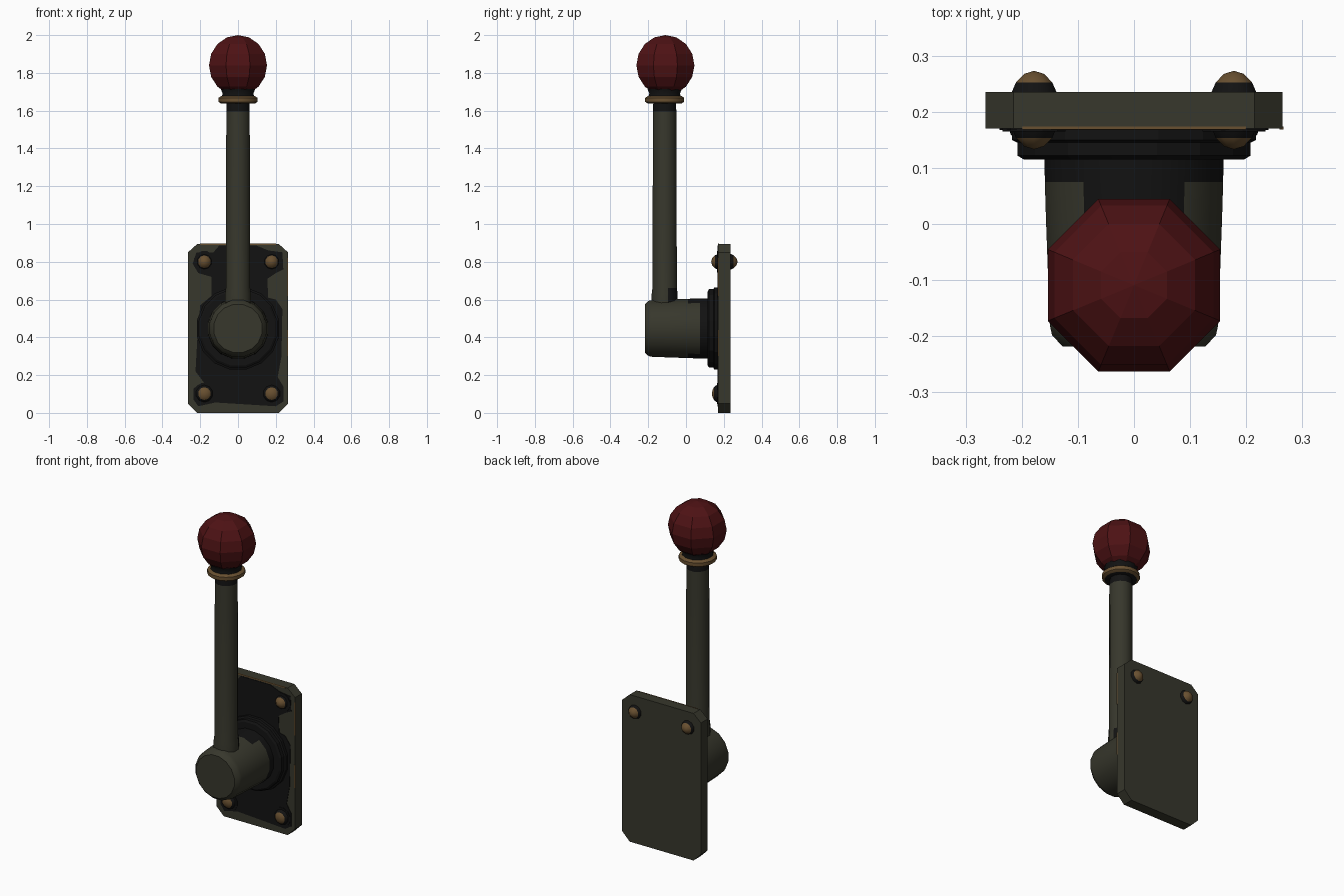
import bpy, bmesh, math
from mathutils import Vector

if "Cube" in bpy.data.objects:
    bpy.data.objects.remove(bpy.data.objects["Cube"])


def mat(name, c):
    m = bpy.data.materials.new(name)
    m.diffuse_color = (*c, 1)
    m.use_nodes = True
    m.node_tree.nodes["Principled BSDF"].inputs["Base Color"].default_value = m.diffuse_color
    return m


OLIVE = mat("olive paint", (0.038, 0.038, 0.025))
BLACK = mat("black grime", (0.006, 0.006, 0.006))
RED = mat("dark red", (0.075, 0.006, 0.007))
BRASS = mat("worn brass", (0.14, 0.08, 0.03))


def finish(name, bm, mats, smooth=None):
    bmesh.ops.recalc_face_normals(bm, faces=bm.faces)
    me = bpy.data.meshes.new(name)
    bm.to_mesh(me)
    bm.free()
    ob = bpy.data.objects.new(name, me)
    bpy.context.collection.objects.link(ob)
    for m in mats:
        me.materials.append(m)
    if smooth:
        bpy.ops.object.select_all(action='DESELECT')
        ob.select_set(True)
        bpy.context.view_layer.objects.active = ob
        bpy.ops.object.shade_smooth_by_angle(angle=math.radians(smooth))
    return ob


def lathe(name, prof, centre, axis, n, mats, rule=None, smooth=None, phase=0.5):
    """Revolve (radius, position) pairs about a z or y axis."""
    bm = bmesh.new()
    rings = []
    for r, t in prof:
        ring = []
        for i in range(n if r > 0 else 1):
            a = 2 * math.pi * (i + phase) / n
            u, v = r * math.cos(a), r * math.sin(a)
            p = (u, v, t) if axis == 'z' else (u, t, v)
            ring.append(bm.verts.new(Vector(centre) + Vector(p)))
        rings.append(ring)
    for a, b in zip(rings, rings[1:]):
        for i in range(n):
            j = (i + 1) % n
            if len(a) == 1:
                bm.faces.new((a[0], b[i], b[j]))
            elif len(b) == 1:
                bm.faces.new((a[i], a[j], b[0]))
            else:
                bm.faces.new((a[i], a[j], b[j], b[i]))
    for ring in (rings[0], rings[-1]):
        if len(ring) > 1:
            bm.faces.new(ring)
    if rule:
        for f in bm.faces:
            f.material_index = rule(f.calc_center_median())
    return finish(name, bm, mats, smooth)


def slab(name, pts, y0, y1, m):
    """Extrude an x-z outline from y0 to y1."""
    bm = bmesh.new()
    f = bm.faces.new([bm.verts.new((x, y0, z)) for x, z in pts])
    ext = bmesh.ops.extrude_face_region(bm, geom=[f])
    bmesh.ops.translate(bm, vec=(0, y1 - y0, 0),
                        verts=[g for g in ext['geom'] if isinstance(g, bmesh.types.BMVert)])
    return finish(name, bm, [m])


# wall plate with clipped corners
half = [(0.215, 0.0), (0.265, 0.05), (0.265, 0.85), (0.215, 0.895)]
slab("wall_plate", half + [(-x, z) for x, z in reversed(half)], 0.17, 0.235, OLIVE)

# dark painted area on the plate front
slab("plate_grime", [
    (-0.21, 0.035), (-0.12, 0.055), (0.2, 0.035), (0.24, 0.06), (0.24, 0.14), (0.21, 0.19),
    (0.23, 0.3), (0.235, 0.55), (0.2, 0.6), (0.16, 0.61), (0.155, 0.71), (0.2, 0.74),
    (0.24, 0.76), (0.235, 0.85), (0.16, 0.86), (0.1, 0.885), (-0.1, 0.885), (-0.13, 0.85),
    (-0.22, 0.85), (-0.24, 0.79), (-0.21, 0.74), (-0.14, 0.72), (-0.14, 0.62), (-0.2, 0.57),
    (-0.215, 0.4), (-0.225, 0.22), (-0.18, 0.16), (-0.235, 0.13), (-0.235, 0.07)],
    0.1675, 0.172, BLACK)

# worn strips on the plate's front edges
for i, (x0, x1, z0, z1) in enumerate([
        (-0.2, 0.2, 0.889, 0.896), (0.259, 0.266, 0.62, 0.82), (0.259, 0.266, 0.3, 0.44)]):
    slab(f"edge_wear_{i}", [(x0, z0), (x1, z0), (x1, z1), (x0, z1)], 0.1685, 0.174, BRASS)

# bolts: upper pair goes through the plate, lower pair only shows in front
for side, x in (("left", -0.178), ("right", 0.178)):
    for row, z, yc, hy in (("upper", 0.8, 0.203, 0.07), ("lower", 0.102, 0.175, 0.038)):
        prof = [(0.048 * math.sin(math.pi * k / 8), -hy * math.cos(math.pi * k / 8))
                for k in range(9)]
        prof[0], prof[-1] = (0, -hy), (0, hy)
        lathe(f"bolt_{row}_{side}", prof, (x, yc, z), 'y', 10, [BLACK, BRASS],
              lambda c, yc=yc, hy=hy: int(abs(c.y - yc) > hy * 0.78), 35)
        lathe(f"bolt_stain_{row}_{side}", [(0.058, 0.165), (0.058, 0.172)],
              (x, 0, z), 'y', 12, [BLACK])

# flange and hub
lathe("flange", [(0.222, 0.175), (0.222, 0.15), (0.212, 0.145), (0.212, 0.122), (0.2, 0.115)],
      (0, 0, 0.447), 'y', 16, [BLACK])
lathe("hub", [(0.163, 0.14), (0.162, 0.075), (0.16, 0.01), (0.153, -0.18), (0.149, -0.198), (0.13, -0.218)],
      (0, 0, 0.447), 'y', 16, [OLIVE, BLACK],
      lambda c: int(c.y > 0.08 or (c.y > 0.02 and abs(c.x) < 0.1)), 35)

# lever rod, black at its top and foot rear
lathe("lever_rod", [(0.071, 0.52), (0.071, 0.63), (0.067, 0.66), (0.064, 1.595), (0.062, 1.65)],
      (0, -0.113, 0), 'z', 12, [OLIVE, BLACK],
      lambda c: int(c.z > 1.6 or (c.z < 0.65 and c.y > -0.09)), 40)

# brass ring and dark neck below the knob
lathe("knob_ring", [(0.09, 1.637), (0.105, 1.647), (0.105, 1.668), (0.09, 1.678)],
      (0, -0.113, 0), 'z', 16, [BRASS, BLACK], lambda c: int(c.z < 1.639), 40)
lathe("knob_neck", [(0.09, 1.67), (0.084, 1.69), (0.094, 1.715)],
      (0, -0.113, 0), 'z', 12, [BLACK], None, 40)

# faceted knob
R = 0.163
ball = [(R * 1.02 * math.sin(math.pi * k / 8), -0.16 * math.cos(math.pi * k / 8)) for k in range(9)]
ball[0], ball[-1] = (0, -0.16), (0, 0.16)
lathe("knob", ball, (0, -0.109, 1.84), 'z', 8, [RED, BLACK], lambda c: int(c.z < 1.705))
